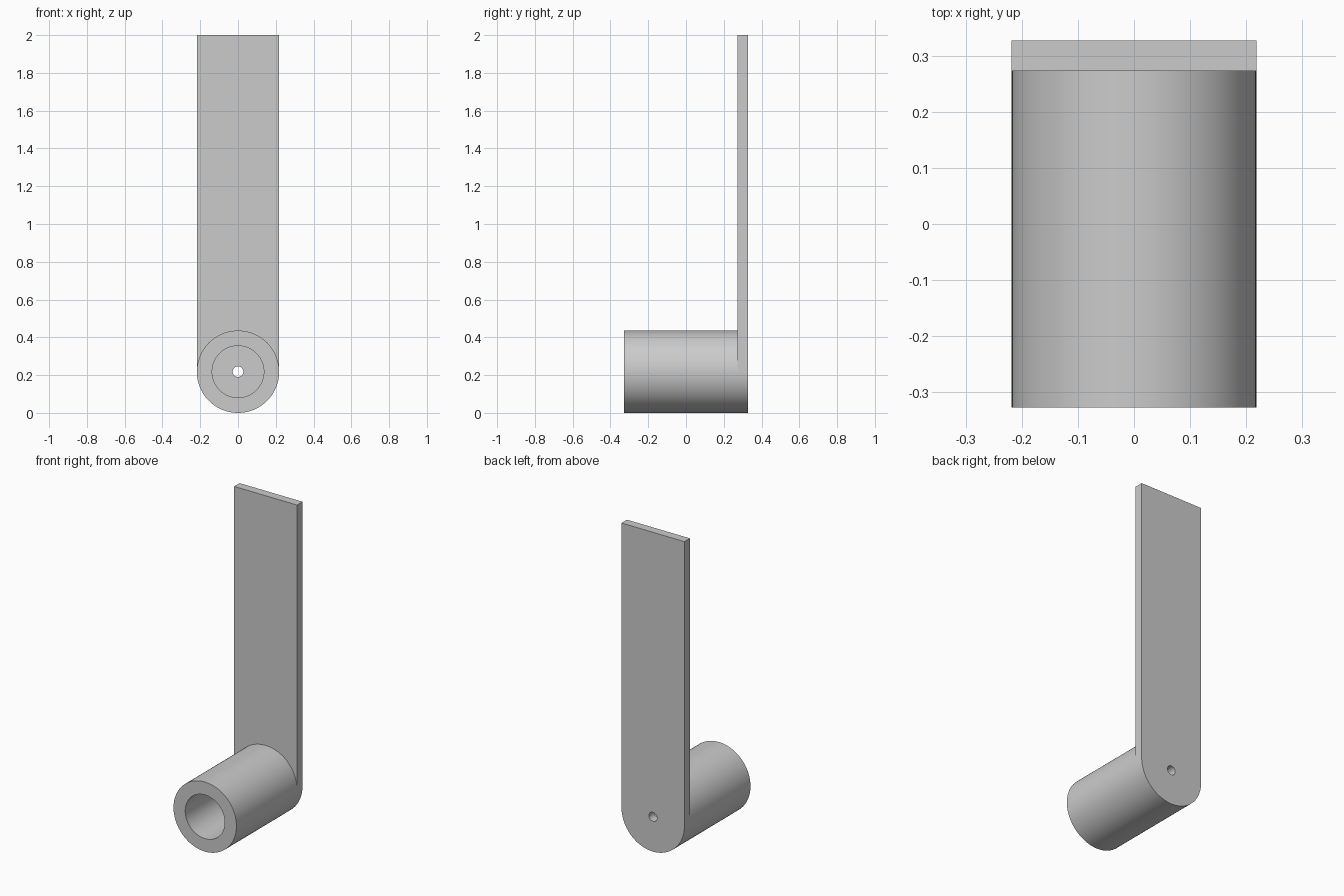
import bpy, bmesh, math
from mathutils import Vector

old = bpy.data.objects.get("Cube")
if old:
    bpy.data.objects.remove(old)

R, BORE, PIN = 0.218, 0.137, 0.028      # outer, bore and pin hole radii
FRONT, SEAT, BACK = -0.327, 0.273, 0.327
TOP, SEGS = 2.0, 96

grey = bpy.data.materials.new("plain grey")
grey.use_nodes = True
colour = (0.6, 0.6, 0.6, 1)
grey.diffuse_color = colour
grey.node_tree.nodes["Principled BSDF"].inputs["Base Color"].default_value = colour


def ring(bm, radius, y):
    """Circle of vertices around the barrel axis."""
    angles = [math.tau * i / SEGS for i in range(SEGS)]
    return [bm.verts.new((radius * math.cos(a), y, R + radius * math.sin(a))) for a in angles]


def bridge(bm, a, b):
    for i in range(SEGS):
        j = (i + 1) % SEGS
        bm.faces.new((a[i], a[j], b[j], b[i]))


def finish(bm, name):
    mesh = bpy.data.meshes.new(name)
    bm.to_mesh(mesh)
    bm.free()
    mesh.materials.append(grey)
    obj = bpy.data.objects.new(name, mesh)
    bpy.context.collection.objects.link(obj)
    bpy.ops.object.select_all(action="DESELECT")
    obj.select_set(True)
    bpy.context.view_layer.objects.active = obj
    bpy.ops.object.shade_smooth_by_angle(angle=math.radians(30))
    return obj


# Hollow barrel, its rear end seated on the arm
bm = bmesh.new()
rings = [ring(bm, R, SEAT), ring(bm, R, FRONT), ring(bm, BORE, FRONT), ring(bm, BORE, SEAT)]
for k in range(4):
    bridge(bm, rings[k], rings[(k + 1) % 4])
bmesh.ops.recalc_face_normals(bm, faces=bm.faces)
finish(bm, "barrel")

# Flat arm with a rounded foot and a small pin hole
bm = bmesh.new()
sides = []
for y in (SEAT, BACK):
    hole, rim = ring(bm, PIN, y), ring(bm, R, y)
    bridge(bm, hole, rim)
    corners = [bm.verts.new((x, y, TOP)) for x in (-R, R)]
    bm.faces.new(rim[:SEGS // 2 + 1] + corners)
    sides.append((hole, rim[SEGS // 2:] + [rim[0], corners[1], corners[0]]))
(hole_a, edge_a), (hole_b, edge_b) = sides
bridge(bm, hole_a, hole_b)
for i in range(len(edge_a)):
    j = (i + 1) % len(edge_a)
    bm.faces.new((edge_a[i], edge_a[j], edge_b[j], edge_b[i]))
bmesh.ops.recalc_face_normals(bm, faces=bm.faces)
finish(bm, "arm")
